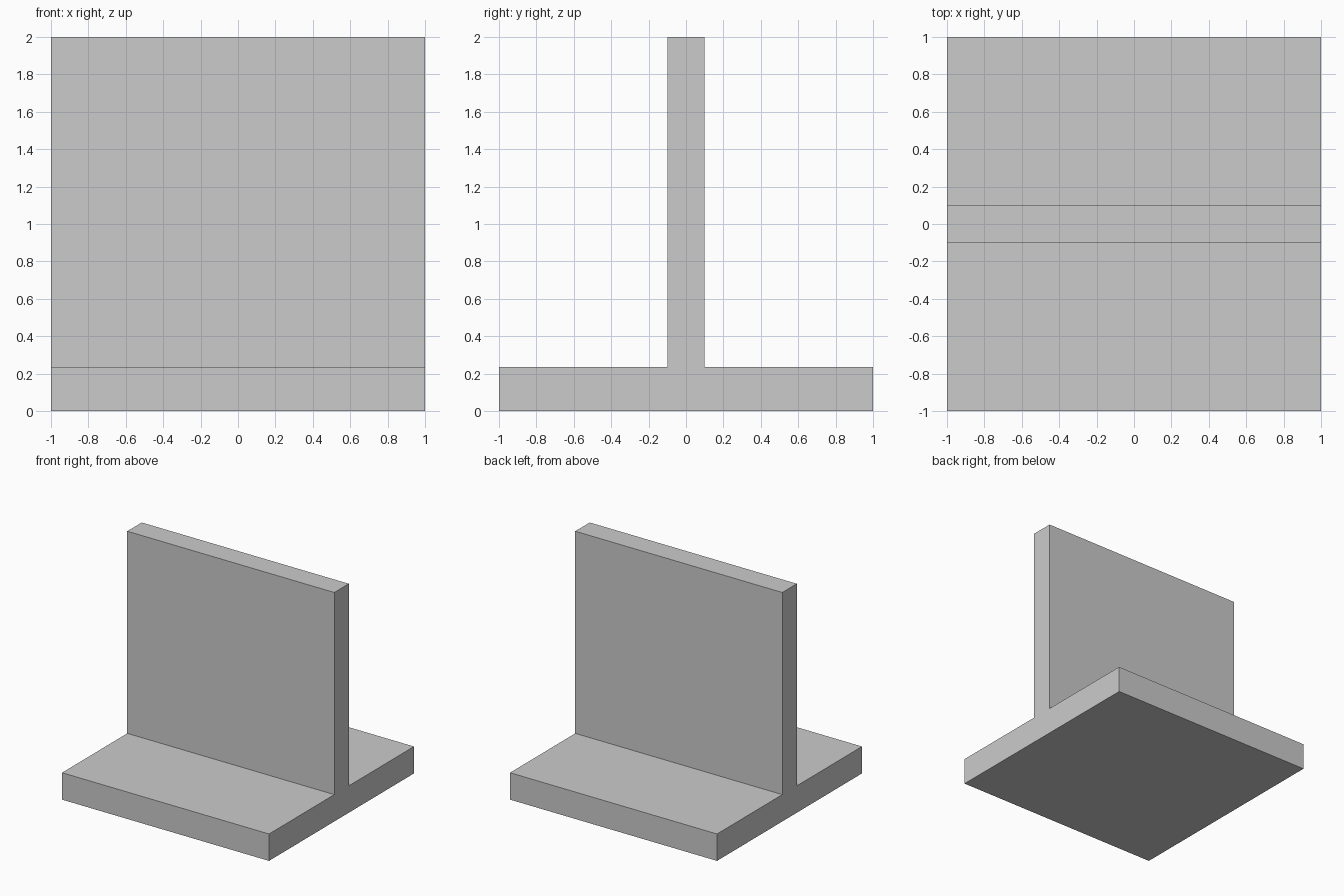
import bpy
import bmesh

if "Cube" in bpy.data.objects:
    bpy.data.objects.remove(bpy.data.objects["Cube"])

LENGTH = 2.0     # along x
HALF_BASE = 1.0  # half depth of the base flange
HALF_WEB = 0.1   # half thickness of the upright web
BASE_TOP = 0.235
HEIGHT = 2.0

# Upside-down T cross-section: one half, mirrored across y = 0
half = [(HALF_BASE, 0), (HALF_BASE, BASE_TOP), (HALF_WEB, BASE_TOP), (HALF_WEB, HEIGHT)]
profile = half + [(-y, z) for y, z in reversed(half)]

# Extrude the section along x into a single solid
bm = bmesh.new()
section = bm.faces.new([bm.verts.new((-LENGTH / 2, y, z)) for y, z in profile])
extruded = bmesh.ops.extrude_face_region(bm, geom=[section], use_keep_orig=True)
moved = [g for g in extruded["geom"] if isinstance(g, bmesh.types.BMVert)]
bmesh.ops.translate(bm, verts=moved, vec=(LENGTH, 0, 0))
bmesh.ops.recalc_face_normals(bm, faces=bm.faces[:])

mesh = bpy.data.meshes.new("t_bar")
bm.to_mesh(mesh)
bm.free()
bpy.context.collection.objects.link(bpy.data.objects.new("t_bar", mesh))
